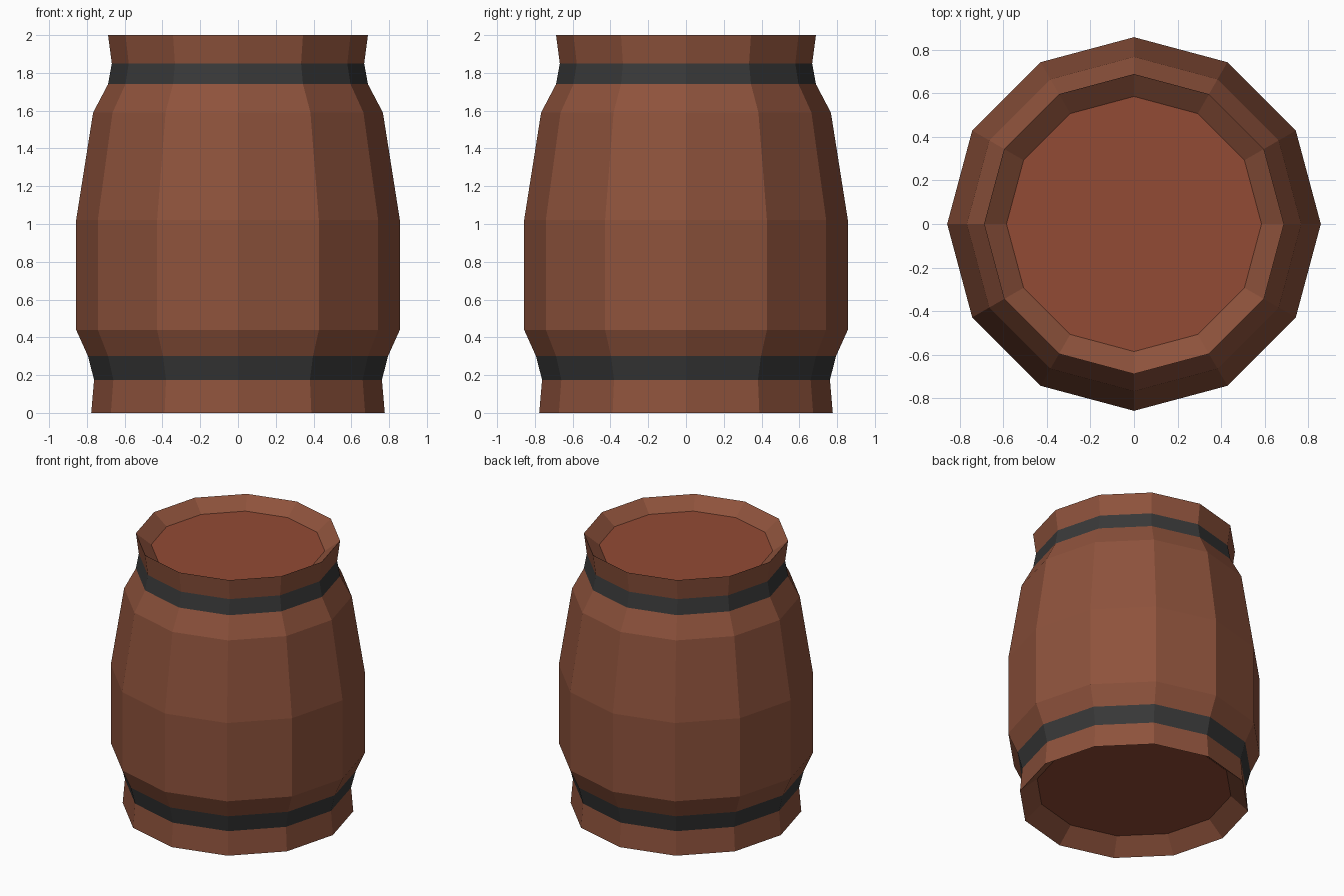
import bpy, bmesh
from math import cos, sin, tau

if "Cube" in bpy.data.objects:
    bpy.data.objects.remove(bpy.data.objects["Cube"])

SIDES = 12


def material(name, color):
    m = bpy.data.materials.new(name)
    m.diffuse_color = (*color, 1)
    m.use_nodes = True
    m.node_tree.nodes["Principled BSDF"].inputs["Base Color"].default_value = m.diffuse_color
    return m


wood = material("wood", (0.27, 0.085, 0.045))
lid_wood = material("lid_wood", (0.29, 0.07, 0.035))
iron = material("iron", (0.04, 0.04, 0.04))


def add_ring(bm, r, z):
    return [bm.verts.new((r * cos(tau * i / SIDES), r * sin(tau * i / SIDES), z))
            for i in range(SIDES)]


def finish(bm, name, mats):
    mesh = bpy.data.meshes.new(name)
    bm.to_mesh(mesh)
    bm.free()
    for m in mats:
        mesh.materials.append(m)
    obj = bpy.data.objects.new(name, mesh)
    bpy.context.collection.objects.link(obj)
    return obj


# Barrel wall: (radius, height) from the bottom recess, up the outside, into the top recess
profile = [(0.66, 0.105), (0.777, 0.0), (0.762, 0.175), (0.794, 0.30), (0.857, 0.44),
           (0.857, 1.02), (0.767, 1.59), (0.688, 1.74), (0.668, 1.85), (0.688, 2.0),
           (0.585, 1.92)]
HOOP_BANDS = (2, 7)

bm = bmesh.new()
rings = [add_ring(bm, r, z) for r, z in profile]
for band, (low, high) in enumerate(zip(rings, rings[1:])):
    for i in range(SIDES):
        j = (i + 1) % SIDES
        face = bm.faces.new((low[i], low[j], high[j], high[i]))
        face.material_index = int(band in HOOP_BANDS)
finish(bm, "barrel_staves_and_hoops", [wood, iron])


# Flat recessed lids
def lid(name, r, z, facing_up):
    bm = bmesh.new()
    ring = add_ring(bm, r, z)
    bm.faces.new(ring if facing_up else ring[::-1])
    finish(bm, name, [lid_wood])


lid("top_lid", *profile[-1], True)
lid("bottom_lid", *profile[0], False)
